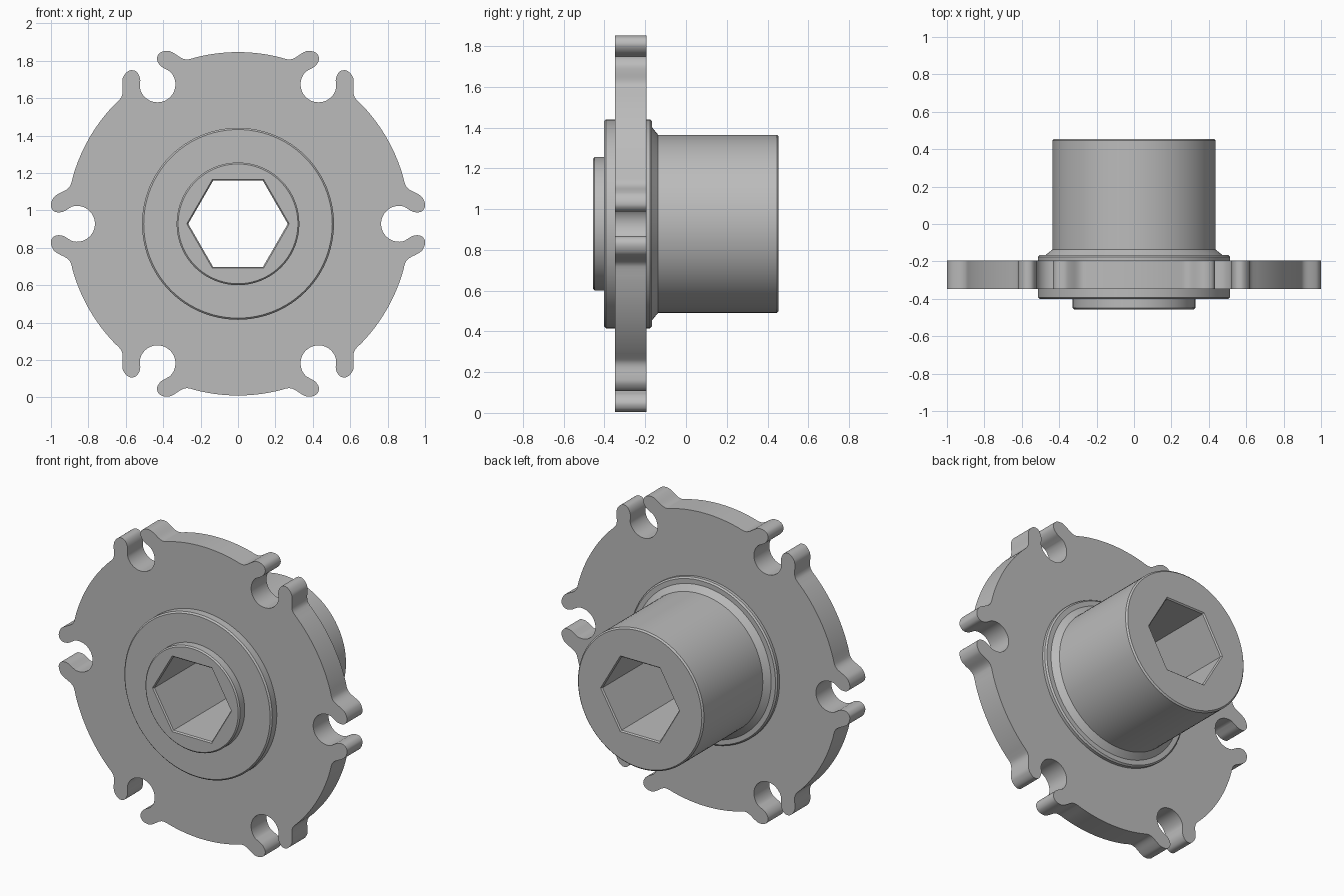
import bpy, bmesh, math
from mathutils import Vector

CENTER_Z = 0.928
SEG = 96

if "Cube" in bpy.data.objects:
    bpy.data.objects.remove(bpy.data.objects["Cube"])

steel = bpy.data.materials.new("plain_grey")
steel.use_nodes = True
grey = (0.5, 0.5, 0.5, 1)
steel.diffuse_color = grey
steel.node_tree.nodes["Principled BSDF"].inputs["Base Color"].default_value = grey


def finish(bm, name):
    bmesh.ops.recalc_face_normals(bm, faces=bm.faces)
    mesh = bpy.data.meshes.new(name)
    bm.to_mesh(mesh)
    bm.free()
    mesh.materials.append(steel)
    obj = bpy.data.objects.new(name, mesh)
    obj.location.z = CENTER_Z
    bpy.context.collection.objects.link(obj)
    bpy.ops.object.select_all(action='DESELECT')
    obj.select_set(True)
    bpy.context.view_layer.objects.active = obj
    bpy.ops.object.shade_smooth_by_angle(angle=math.radians(30))


def polar(radius, angle):
    return Vector((radius * math.cos(angle), radius * math.sin(angle)))


def smooth_path(points, steps=4):
    """Catmull-Rom curve through the points."""
    p = [Vector(q) for q in points]
    p = [2 * p[0] - p[1]] + p + [2 * p[-1] - p[-2]]
    out = []
    for a, b, c, d in zip(p, p[1:], p[2:], p[3:]):
        for i in range(steps):
            t = i / steps
            out.append(0.5 * (2 * b + (c - a) * t + (2 * a - 5 * b + 4 * c - d) * t * t
                              + (3 * b - a - 3 * c + d) * t ** 3))
    return out + [p[-2]]


# Hub: stepped lathe profile (y, radius) with a chamfered hexagonal bore
def hex_factor(angle):
    return math.cos(math.pi / 6) / math.cos(angle % (math.pi / 3) - math.pi / 6)


outer = [(-0.456, 0.32), (-0.448, 0.328), (-0.402, 0.328),
         (-0.402, 0.504), (-0.393, 0.513), (-0.176, 0.513), (-0.167, 0.504),
         (-0.167, 0.474), (-0.137, 0.437), (0.446, 0.437), (0.455, 0.428)]
bore = [(0.455, 0.274), (0.447, 0.266), (-0.448, 0.266), (-0.456, 0.274)]
bm = bmesh.new()
rings = []
for profile, is_hex in ((outer, False), (bore, True)):
    for y, r in profile:
        ring = []
        for i in range(SEG):
            a = 2 * math.pi * i / SEG
            x, z = polar(r * (hex_factor(a) if is_hex else 1), a)
            ring.append(bm.verts.new((x, y, z)))
        rings.append(ring)
for r0, r1 in zip(rings, rings[1:] + rings[:1]):
    for i in range(SEG):
        j = (i + 1) % SEG
        bm.faces.new((r0[i], r0[j], r1[j], r1[i]))
finish(bm, "hub")

# Half of one slot: round pocket, then the curled horn beside its mouth
pocket = [Vector((0.861, 0)) + polar(0.096, math.radians(180 - 7 * i)) for i in range(15)]
horn = smooth_path([(0.888, 0.092), (0.908, 0.080), (0.932, 0.066), (0.958, 0.061),
                    (0.981, 0.066), (0.997, 0.084), (1.0, 0.104), (0.994, 0.126),
                    (0.981, 0.146), (0.957, 0.162), (0.925, 0.178), (0.908, 0.190),
                    (0.897, 0.204), (0.890, 0.222)])
half = pocket + horn
slot = [Vector((p.x, -p.y)) for p in reversed(half[1:])] + half

# Rim: six slots joined by circular arcs
start = math.atan2(half[-1].y, half[-1].x)
span = math.pi / 3 - 2 * start
rim = []
for k in range(6):
    turn = k * math.pi / 3
    for p in slot:
        rim.append(polar(p.length, math.atan2(p.y, p.x) + turn))
    rim += [polar(0.918, turn + start + span * i / 16) for i in range(1, 16)]

# Plate: rim outline with a hole hidden within the hub flange
bm = bmesh.new()
edges = []
for loop in (rim, [polar(0.49, 2 * math.pi * i / SEG) for i in range(SEG)]):
    verts = [bm.verts.new((p.x, -0.348, p.y)) for p in loop]
    edges += [bm.edges.new((a, b)) for a, b in zip(verts, verts[1:] + verts[:1])]
bmesh.ops.triangle_fill(bm, edges=edges, use_beauty=True, normal=(0, -1, 0))
extruded = bmesh.ops.extrude_face_region(bm, geom=bm.faces[:], use_keep_orig=True)
top = [g for g in extruded["geom"] if isinstance(g, bmesh.types.BMVert)]
bmesh.ops.translate(bm, verts=top, vec=(0, 0.153, 0))
finish(bm, "slotted_plate")
